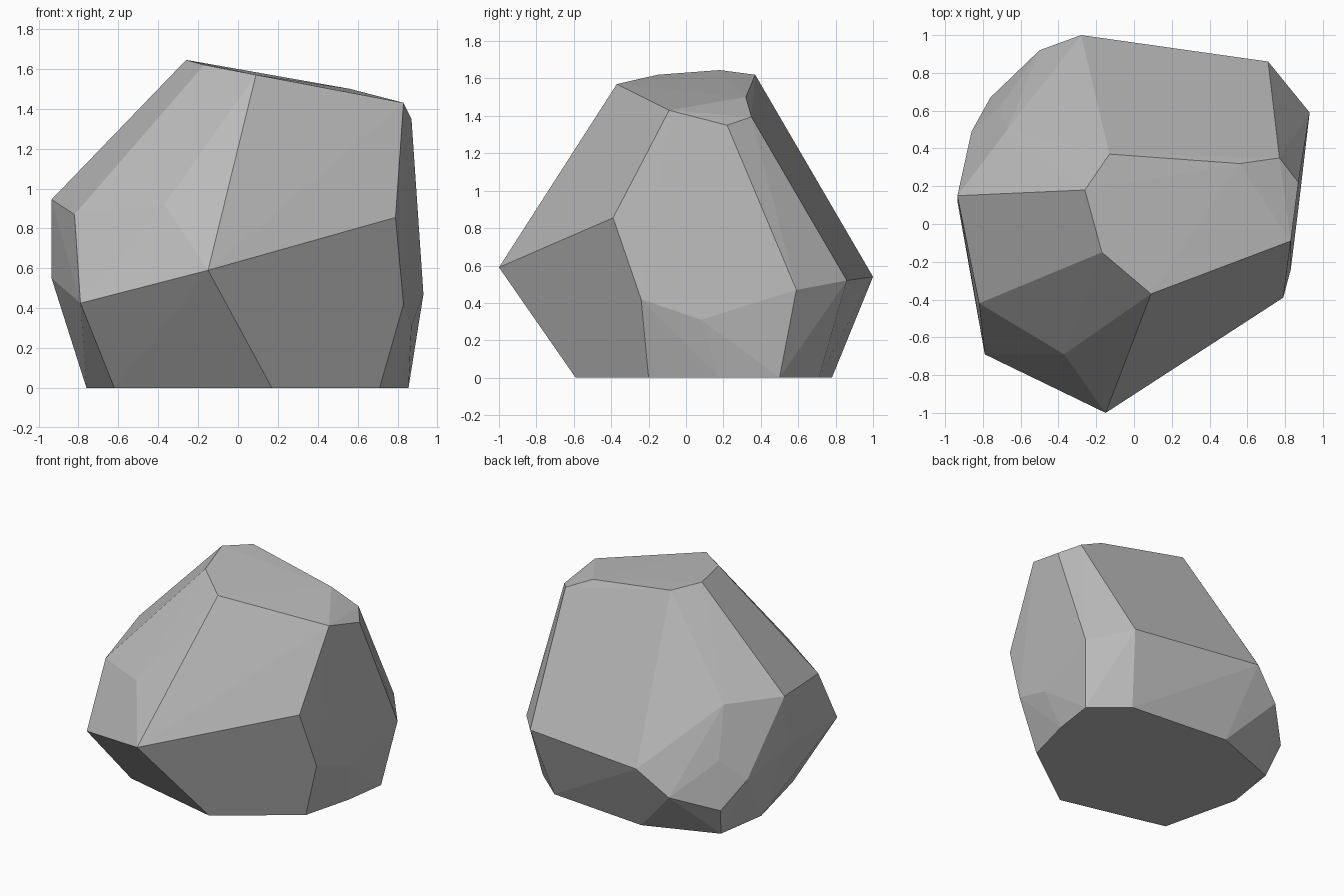
import bpy, bmesh
from math import radians
from mathutils import Vector

default_cube = bpy.data.objects.get("Cube")
if default_cube:
    bpy.data.objects.remove(default_cube, do_unlink=True)


def make_material(name, color):
    material = bpy.data.materials.new(name)
    material.use_nodes = True
    material.diffuse_color = color
    shader = material.node_tree.nodes["Principled BSDF"]
    shader.inputs["Base Color"].default_value = color
    shader.inputs["Roughness"].default_value = 0.9
    return material


def add_points(bm, points):
    """Place corner points, given in centimetres (z defaults to the ground)."""
    return [bm.verts.new(Vector((*p, 0)[:3]) / 100) for p in points]


def wrap_corners(bm):
    """Stretch a tight convex skin around all corners."""
    result = bmesh.ops.convex_hull(bm, input=bm.verts[:])
    spare = {g for key in ("geom_interior", "geom_unused") for g in result[key]
             if isinstance(g, bmesh.types.BMVert) and not g.link_faces}
    bmesh.ops.delete(bm, geom=list(spare), context="VERTS")


def dent(bm, rim, centre):
    """Replace the skin inside a rim of corners by a fan to a sunken point."""
    inside = [f for f in bm.faces if all(v in rim for v in f.verts)]
    bmesh.ops.delete(bm, geom=inside, context="FACES")
    border = [e for e in bm.edges if e.is_boundary]
    apex = add_points(bm, [centre])[0]
    for edge in border:
        bm.faces.new((*edge.verts, apex))


# Flat outline the rock stands on
base_outline = [(17, -59), (71, -20), (81, 18), (85.5, 50), (61, 71),
                (-17, 78), (-70, 58), (-76, 18), (-62, -40)]

# Widest belt of corners, anticlockwise from the front
front_tip, right_ledge = (-15, -100, 59), (79, -39, 85.5)
low_flank, high_flank = (-79, -69, 42.5), (-82, -42, 87)
belt = [(83, -24, 42), (87, 8, 31), (93, 59, 47), (71, 86, 52),
        (-28, 100, 54), (-50, 92, 35), (-76, 67, 22.5), (-86, 49, 42),
        (-93.5, 12, 55), (-93.5, 15, 94.5), (-71, 62, 57), (-67, 50, 94.5)]

# Corners around the sloping crown
crown_front, crown_side = (9, -37, 157), (-17, -15, 162)
crown = [(83, -9, 143), (87, 22, 135), (77, 35, 139.5),
         (56, 32, 150), (-13, 37, 162), (-26, 18, 164.5)]

bm = bmesh.new()
add_points(bm, base_outline + belt + crown)
rim = add_points(bm, [front_tip, right_ledge, crown_front, crown_side,
                      high_flank, low_flank])
wrap_corners(bm)

# Shallow hollow on the front face
dent(bm, rim, (-37, -69, 92))

# Merge nearly level triangles into broad chipped facets
bmesh.ops.dissolve_limit(bm, angle_limit=radians(1.5),
                         verts=bm.verts[:], edges=bm.edges[:])
bmesh.ops.recalc_face_normals(bm, faces=bm.faces[:])

mesh = bpy.data.meshes.new("rock")
bm.to_mesh(mesh)
bm.free()
mesh.materials.append(make_material("stone_grey", (0.5, 0.5, 0.5, 1)))
rock = bpy.data.objects.new("rock", mesh)
bpy.context.collection.objects.link(rock)
